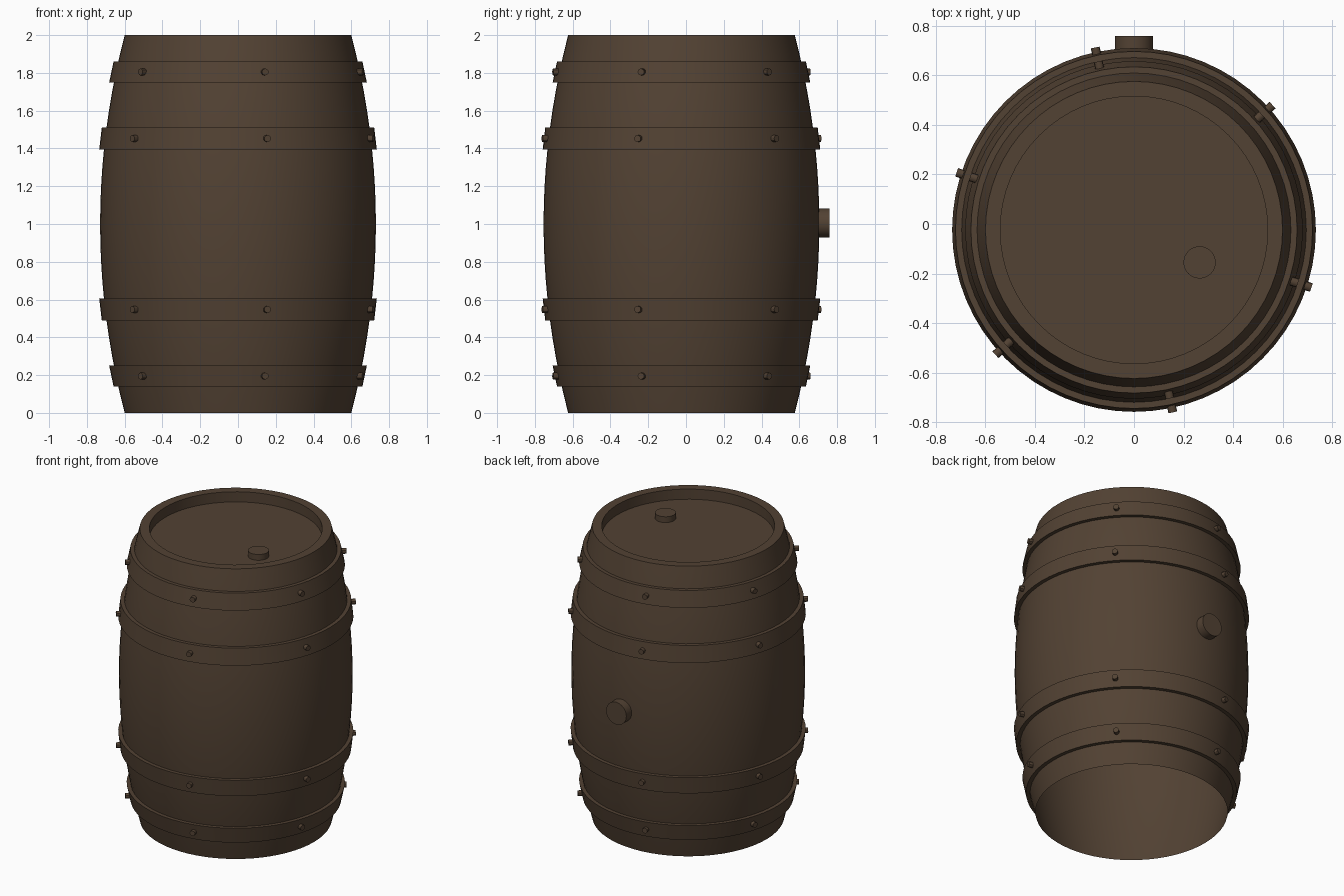
import bpy, math
from mathutils import Matrix, Vector

cube = bpy.data.objects.get("Cube")
if cube:
    bpy.data.objects.remove(cube, do_unlink=True)

SEGMENTS = 64
CENTRE_Y = -0.024

wood = bpy.data.materials.new("dark brown wood")
colour = (0.085, 0.054, 0.033, 1)
wood.diffuse_color = colour
wood.use_nodes = True
bsdf = wood.node_tree.nodes["Principled BSDF"]
bsdf.inputs["Base Color"].default_value = colour
bsdf.inputs["Roughness"].default_value = 0.8


def stave_radius(z):
    """Bulging outline of the barrel at height z."""
    return 0.6 + 0.13 * (1 - (1 - z) ** 2)


def finish(obj, name, angle=30):
    obj.name = name
    obj.data.materials.append(wood)
    bpy.ops.object.select_all(action='DESELECT')
    obj.select_set(True)
    bpy.context.view_layer.objects.active = obj
    bpy.ops.object.shade_smooth_by_angle(angle=math.radians(angle))


def lathe(name, profile, closed=False):
    """Spin (radius, height) points around the barrel's axis."""
    verts, faces = [], []
    n = len(profile)
    for s in range(SEGMENTS):
        a = math.tau * s / SEGMENTS
        verts += [(r * math.cos(a), r * math.sin(a) + CENTRE_Y, z) for r, z in profile]
    for s in range(SEGMENTS):
        t = (s + 1) % SEGMENTS
        for i in range(n if closed else n - 1):
            j = (i + 1) % n
            faces.append((s * n + i, t * n + i, t * n + j, s * n + j))
    if not closed:
        # Cap the last ring, which is the recessed lid
        faces.append([s * n + n - 1 for s in range(SEGMENTS)])
    mesh = bpy.data.meshes.new(name)
    mesh.from_pydata(verts, [], faces)
    obj = bpy.data.objects.new(name, mesh)
    bpy.context.collection.objects.link(obj)
    finish(obj, name)


def peg(name, start, direction, radius, length, sides):
    """Cylinder running from start along direction."""
    direction = Vector(direction).normalized()
    bpy.ops.mesh.primitive_cylinder_add(vertices=sides, radius=radius, depth=length)
    obj = bpy.context.object
    turn = direction.to_track_quat('Z', 'Y').to_matrix().to_4x4()
    obj.matrix_world = Matrix.Translation(Vector(start) + direction * length / 2) @ turn
    finish(obj, name)


# Barrel shell, open below, with a rim and a recessed lid on top
outline = [(stave_radius(i / 10), i / 10) for i in range(21)]
lathe("barrel_body", outline + [(0.54, 2.0), (0.54, 1.93)])

# Hoops with six rivets each, mirrored about the middle
hoops = {"end": (0.14, 0.25), "middle": (0.49, 0.605)}
for place, (low, high) in hoops.items():
    for level in ("lower", "upper"):
        z0, z1 = (low, high) if level == "lower" else (2 - high, 2 - low)
        r0, r1 = stave_radius(z0), stave_radius(z1)
        lathe(f"{level}_{place}_hoop",
              [(r0, z0), (r0 + 0.025, z0), (r1 + 0.025, z1), (r1, z1)], closed=True)
        zm = (z0 + z1) / 2
        rm = stave_radius(zm)
        for k in range(6):
            a = math.radians(-78 + 60 * k)
            out = Vector((math.cos(a), math.sin(a), 0))
            peg(f"{level}_{place}_rivet_{k + 1}",
                out * (rm + 0.005) + Vector((0, CENTRE_Y, zm)), out, 0.018, 0.045, 12)

# Bungs in the lid and in the back
peg("lid_bung", (0.265, -0.155, 1.91), (0, 0, 1), 0.065, 0.06, 32)
peg("back_bung", (0, 0.66, 1.005), (0, 1, 0), 0.077, 0.1, 32)
